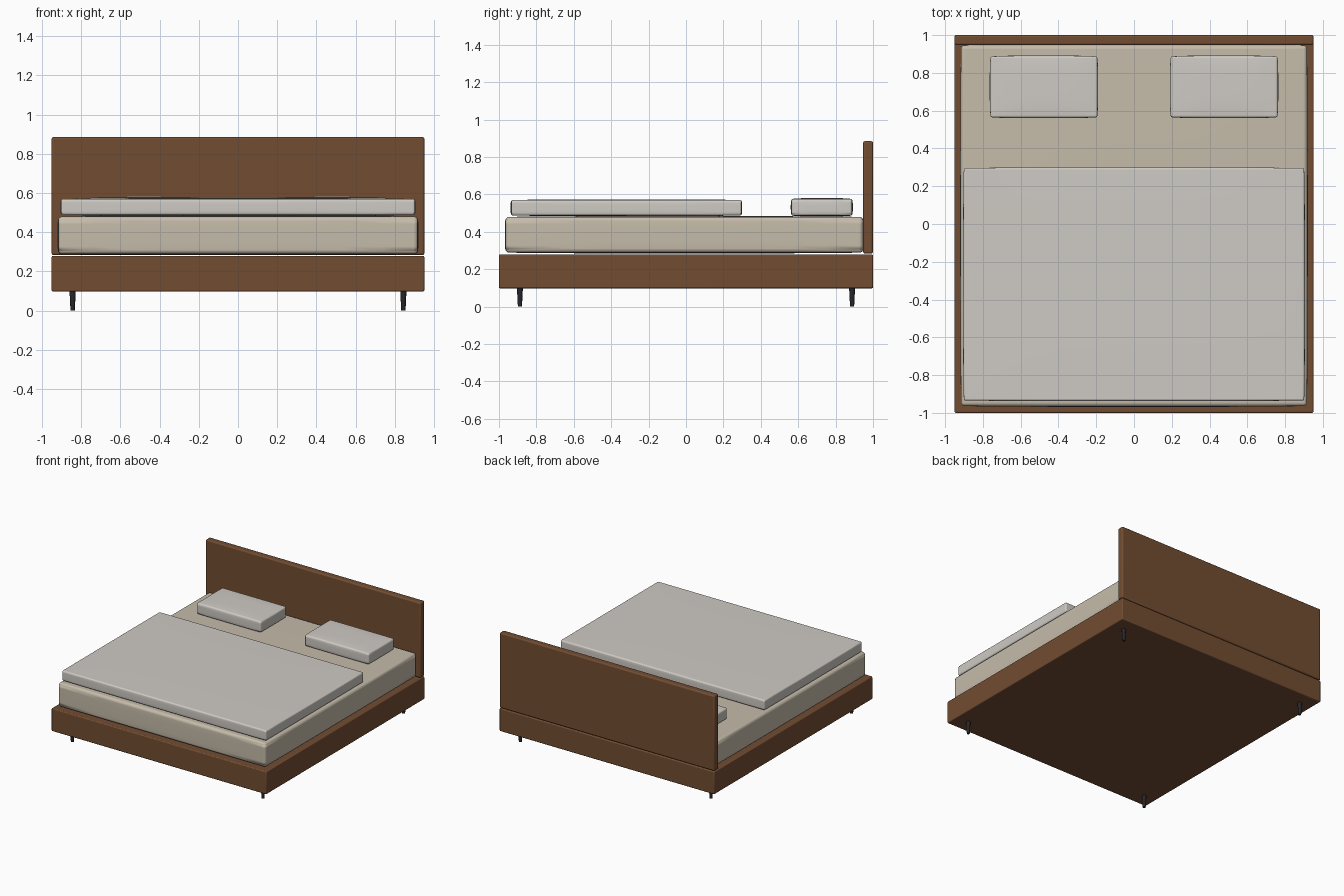
import bpy, bmesh
from mathutils import Matrix, Vector

if "Cube" in bpy.data.objects:
    bpy.data.objects.remove(bpy.data.objects["Cube"])


def material(name, color):
    m = bpy.data.materials.new(name)
    m.diffuse_color = (*color, 1)
    m.use_nodes = True
    m.node_tree.nodes["Principled BSDF"].inputs["Base Color"].default_value = m.diffuse_color
    return m


wood = material("walnut", (0.17, 0.075, 0.032))
cream = material("cream_fabric", (0.56, 0.50, 0.40))
linen = material("pale_linen", (0.62, 0.59, 0.55))
black = material("black_metal", (0.02, 0.02, 0.025))


def finish(name, bm, mat, bevel=0, segments=3):
    mesh = bpy.data.meshes.new(name)
    bm.to_mesh(mesh)
    bm.free()
    mesh.materials.append(mat)
    ob = bpy.data.objects.new(name, mesh)
    bpy.context.collection.objects.link(ob)
    if bevel:
        mod = ob.modifiers.new("rounded_edges", 'BEVEL')
        mod.width, mod.segments = bevel, segments
        mod.limit_method, mod.angle_limit = 'ANGLE', 0.7
    bpy.ops.object.select_all(action='DESELECT')
    ob.select_set(True)
    bpy.context.view_layer.objects.active = ob
    bpy.ops.object.shade_smooth_by_angle(angle=0.6)
    return ob


def box(name, lo, hi, mat, bevel, segments=3, crown=0, cuts=0):
    """Rounded box between two corners; crown puffs the faces outward for cushions."""
    lo, hi = Vector(lo), Vector(hi)
    half, mid = (hi - lo) / 2, (hi + lo) / 2
    bm = bmesh.new()
    bmesh.ops.create_cube(bm, size=2)
    if cuts:
        bmesh.ops.subdivide_edges(bm, edges=bm.edges[:], cuts=cuts, use_grid_fill=True)
    for v in bm.verts:
        u = v.co.copy()
        for i in range(3):
            j, k = (i + 1) % 3, (i + 2) % 3
            puff = crown * (1 - (1 - u[j] ** 4) * (1 - u[k] ** 4))
            v.co[i] = mid[i] + u[i] * (half[i] - puff)
    return finish(name, bm, mat, bevel, segments)


# Platform and headboard
box("bed_base", (-0.95, -1, 0.098), (0.95, 1, 0.28), wood, 0.007)
box("headboard", (-0.95, 0.947, 0.284), (0.95, 1, 0.885), wood, 0.01)

# Soft parts
box("mattress", (-0.92, -0.968, 0.285), (0.92, 0.95, 0.484), cream, 0.03, 5, 0.004, 9)
box("duvet", (-0.905, -0.938, 0.484), (0.905, 0.3, 0.574), linen, 0.02, 4, 0.004, 9)
for side, label in ((-1, "left"), (1, "right")):
    x = side * 0.477
    box(label + "_pillow", (x - 0.287, 0.56, 0.482), (x + 0.287, 0.892, 0.581),
        linen, 0.03, 5, 0.005, 9)

# Tapered legs
for x in (-0.843, 0.843):
    for y in (-0.888, 0.888):
        bm = bmesh.new()
        bmesh.ops.create_cone(bm, cap_ends=True, segments=20, radius1=0.011, radius2=0.016,
                              depth=0.1, matrix=Matrix.Translation((x, y, 0.05)))
        finish(("front" if y < 0 else "back") + ("_left" if x < 0 else "_right") + "_leg",
               bm, black)
